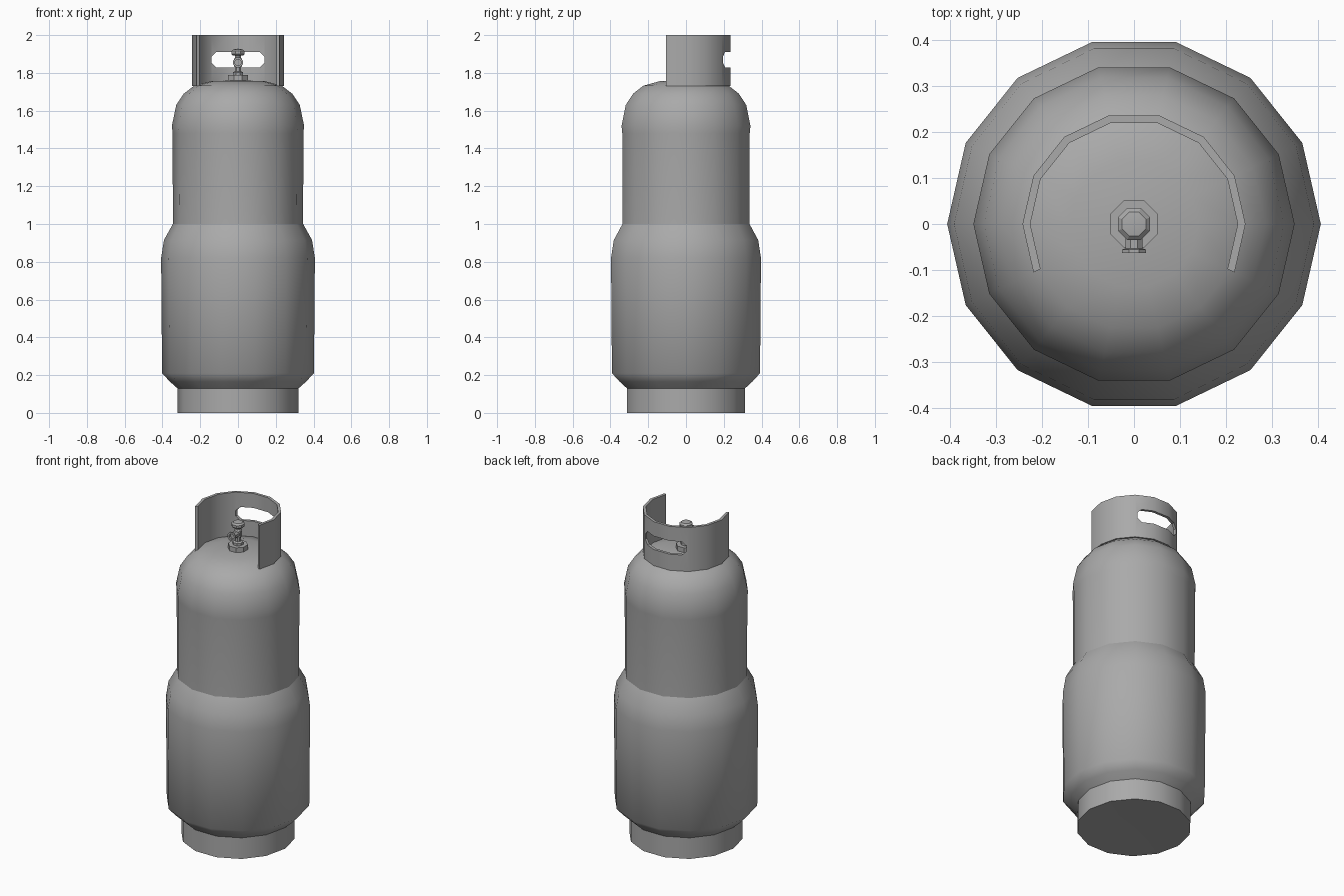
import bpy
import bmesh
from math import cos, sin, tau, radians
from mathutils import Matrix

cube = bpy.data.objects.get("Cube")
if cube:
    bpy.data.objects.remove(cube)

SIDES = 14
STEP = tau / SIDES

metal = bpy.data.materials.new("grey_metal")
metal.use_nodes = True
GREY = (0.4, 0.4, 0.4, 1)
metal.diffuse_color = GREY
metal.node_tree.nodes["Principled BSDF"].inputs["Base Color"].default_value = GREY


def finish(bm, name, angle=None, matrix=None):
    """Turn a bmesh into a named object; shade it smooth up to an angle."""
    bmesh.ops.recalc_face_normals(bm, faces=bm.faces)
    if matrix:
        bm.transform(matrix)
    mesh = bpy.data.meshes.new(name)
    bm.to_mesh(mesh)
    bm.free()
    mesh.materials.append(metal)
    obj = bpy.data.objects.new(name, mesh)
    bpy.context.collection.objects.link(obj)
    if angle:
        bpy.ops.object.select_all(action='DESELECT')
        obj.select_set(True)
        bpy.context.view_layer.objects.active = obj
        bpy.ops.object.shade_smooth_by_angle(angle=radians(angle))
    return obj


def lathe(name, profile, sides=SIDES, angle=50, turn=0.0, matrix=None):
    """Spin (radius, height) points; radius 0 closes to a single point."""
    bm = bmesh.new()
    rings = []
    for r, z in profile:
        if r == 0:
            rings.append([bm.verts.new((0, 0, z))] * sides)
        else:
            rings.append([bm.verts.new((r * cos(turn + i * tau / sides),
                                        r * sin(turn + i * tau / sides), z))
                          for i in range(sides)])
    for low, high in zip(rings, rings[1:]):
        for i in range(sides):
            j = (i + 1) % sides
            corners = dict.fromkeys((low[i], low[j], high[j], high[i]))
            bm.faces.new(list(corners))
    return finish(bm, name, angle, matrix)


# Tank: foot, wide lower shell and narrower domed upper shell
lathe("foot_ring", [(0, 0.008), (0.155, 0), (0.32, 0), (0.32, 0.13), (0.30, 0.135)])
lathe("lower_shell", [(0.315, 0.125), (0.36, 0.165), (0.402, 0.21), (0.407, 0.82),
                      (0.392, 0.915), (0.345, 1.0)])
lathe("upper_shell", [(0.345, 0.995), (0.346, 1.48), (0.35, 1.52), (0.327, 1.63),
                      (0.287, 1.69), (0.232, 1.732), (0.14, 1.757), (0, 1.76)])

# Collar: open at the front, thick wall swept along nine segments
bm = bmesh.new()
sections = []
for k in range(-1, 9):
    c, s = cos(k * STEP), sin(k * STEP)
    sections.append([bm.verts.new((r * c, r * s, z))
                     for r, z in ((0.243, 1.73), (0.243, 2), (0.226, 2), (0.226, 1.73))])
for a, b in zip(sections, sections[1:]):
    for i in range(4):
        j = (i + 1) % 4
        bm.faces.new((a[i], a[j], b[j], b[i]))
bm.faces.new(sections[0])
bm.faces.new(sections[-1])
collar = finish(bm, "collar")

# Hand slot with chamfered corners cut through the back of the collar
bm = bmesh.new()
w, h, ch = 0.14, 0.041, 0.024
outline = [(w, h - ch), (w - ch, h), (ch - w, h), (-w, h - ch),
           (-w, ch - h), (ch - w, -h), (w - ch, -h), (w, ch - h)]
face = bm.faces.new([bm.verts.new((x, 0.1, 1.87 + z)) for x, z in outline])
pulled = bmesh.ops.extrude_face_region(bm, geom=[face])["geom"]
bmesh.ops.translate(bm, vec=(0, 0.3, 0),
                    verts=[v for v in pulled if isinstance(v, bmesh.types.BMVert)])
cutter = finish(bm, "slot_cutter")
cutter.hide_render = True

cut = collar.modifiers.new("hand_slot", 'BOOLEAN')
cut.operation = 'DIFFERENCE'
cut.solver = 'EXACT'
cut.object = cutter
bpy.ops.object.select_all(action='DESELECT')
collar.select_set(True)
bpy.context.view_layer.objects.active = collar
bpy.ops.object.modifier_apply(modifier=cut.name)
bpy.data.objects.remove(cutter)
bpy.ops.object.shade_smooth_by_angle(angle=radians(40))

# Valve: base, stem, knob and a side outlet pointing to the front
EIGHTH = tau / 16
lathe("valve_base", [(0, 1.75), (0.056, 1.75), (0.056, 1.788), (0, 1.788)],
      8, 30, EIGHTH)
lathe("valve_stem", [(0.03, 1.785), (0.03, 1.803), (0.018, 1.808), (0.018, 1.83),
                     (0.024, 1.838), (0.024, 1.872), (0.016, 1.882), (0.016, 1.9)],
      8, 30, EIGHTH)
lathe("valve_knob", [(0, 1.893), (0.03, 1.893), (0.038, 1.9), (0.038, 1.915),
                     (0.028, 1.924), (0, 1.928)], 8, 20, EIGHTH)
lathe("valve_outlet", [(0, 0), (0.02, 0), (0.02, 0.053), (0.028, 0.056),
                       (0.028, 0.063), (0.017, 0.063), (0.017, 0.05), (0, 0.05)],
      8, 30, EIGHTH,
      Matrix.Translation((0, 0, 1.855)) @ Matrix.Rotation(radians(90), 4, 'X'))
